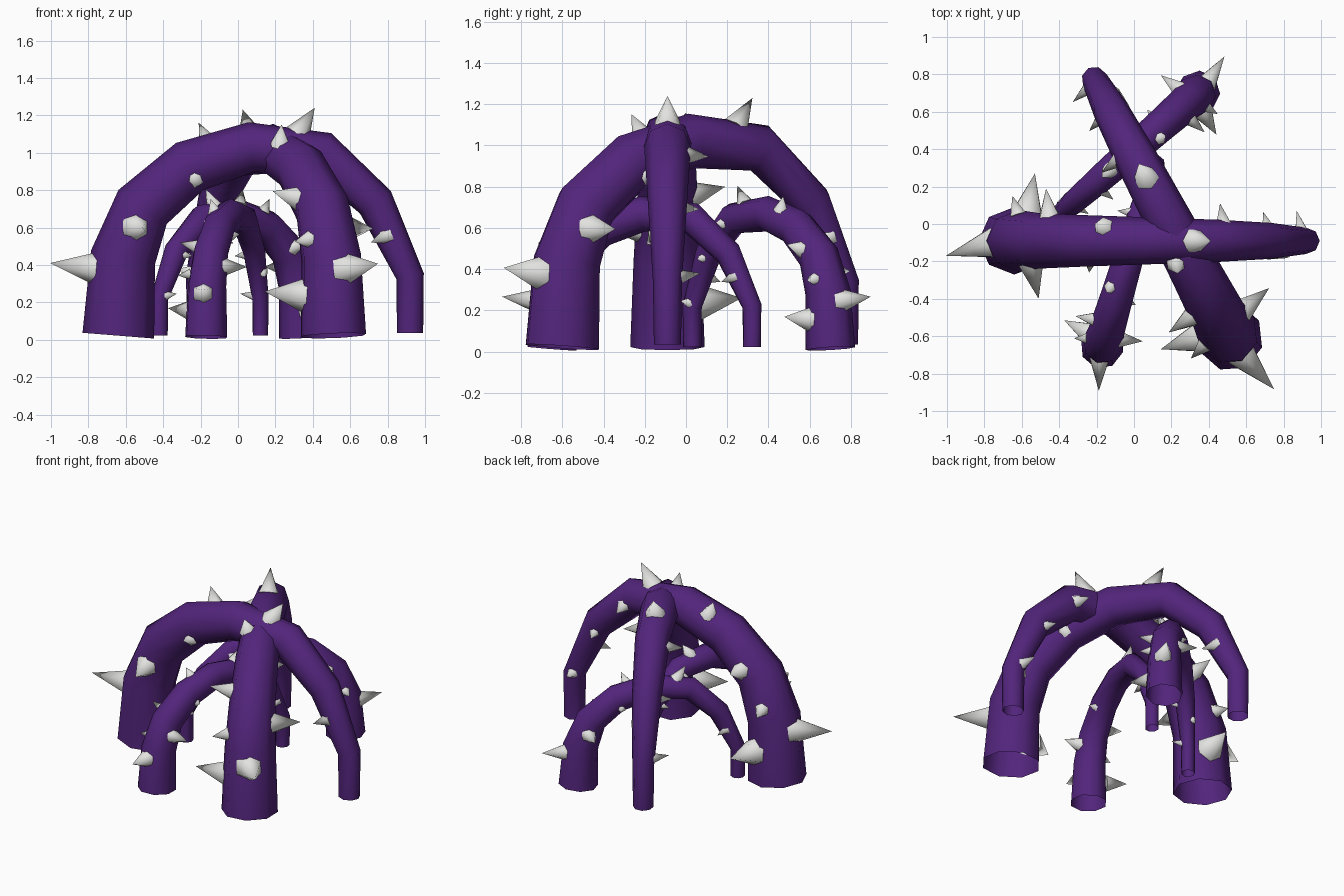
import bpy, bmesh, math
from mathutils import Vector, Matrix

if "Cube" in bpy.data.objects:
    bpy.data.objects.remove(bpy.data.objects["Cube"])


def material(name, rgb):
    m = bpy.data.materials.new(name)
    m.diffuse_color = (*rgb, 1)
    m.use_nodes = True
    m.node_tree.nodes["Principled BSDF"].inputs["Base Color"].default_value = m.diffuse_color
    return m


PURPLE = material("deep purple", (0.085, 0.018, 0.2))
PALE = material("pale thorn grey", (0.76, 0.76, 0.74))
SIDES = 8

# Arch template in its own plane: along, height, radius
PATH = [(0, 0.022, 0.192), (0.025, 0.44, 0.175), (0.13, 0.71, 0.158),
        (0.38, 0.925, 0.146), (0.71, 1.03, 0.134), (1.09, 0.995, 0.12),
        (1.375, 0.735, 0.102), (1.56, 0.34, 0.075), (1.56, 0.035, 0.07)]
SPAN = 1.56

# Thorns: base centre, tip (along, side, height), base radius
THORNS = [
    ((-0.11, -0.01, 0.38), (-0.365, -0.08, 0.41), 0.092),
    ((0.09, -0.12, 0.60), (0.13, -0.31, 0.60), 0.078),
    ((0.41, -0.09, 0.86), (0.40, -0.17, 0.87), 0.048),
    ((0.48, 0.07, 1.05), (0.43, 0.09, 1.16), 0.058),
    ((0.96, 0.0, 1.10), (1.05, 0.0, 1.24), 0.07),
    ((1.445, -0.05, 0.56), (1.35, -0.10, 0.52), 0.05),
    ((0.07, 0.15, 0.24), (0.11, 0.36, 0.26), 0.09),
    ((0.19, 0.11, 0.76), (0.17, 0.28, 0.80), 0.068),
    ((0.02, 0.14, 0.54), (-0.01, 0.24, 0.53), 0.048),
    ((1.12, 0.08, 0.955), (1.10, 0.20, 0.945), 0.05),
    ((1.36, 0.06, 0.70), (1.33, 0.155, 0.69), 0.04),
    ((1.54, 0.03, 0.36), (1.51, 0.16, 0.38), 0.046),
]


def make_object(name, bm, mat, angle):
    bmesh.ops.recalc_face_normals(bm, faces=bm.faces[:])
    me = bpy.data.meshes.new(name)
    bm.to_mesh(me)
    bm.free()
    me.materials.append(mat)
    ob = bpy.data.objects.new(name, me)
    bpy.context.collection.objects.link(ob)
    bpy.ops.object.select_all(action='DESELECT')
    ob.select_set(True)
    bpy.context.view_layer.objects.active = ob
    bpy.ops.object.shade_smooth_by_angle(angle=math.radians(angle))
    return ob


def tentacle(name, thick, thin):
    """Tapered thorny arch from its thick foot to its thin foot."""
    d = Vector(thin) - Vector(thick)
    place = (Matrix.Translation((thick[0], thick[1], 0))
             @ Matrix.Rotation(math.atan2(d.y, d.x), 4, 'Z')
             @ Matrix.Scale(d.length / SPAN, 4))

    # Open-ended tube swept along the path
    bm = bmesh.new()
    pts = [Vector((u, 0, z)) for u, z, r in PATH]
    rings = []
    for i, p in enumerate(pts):
        if i == 0:
            t = Vector((0.08, 0, 1)).normalized()
        else:
            t = (p - pts[i - 1]).normalized()
            if i < len(pts) - 1:
                t = (t + (pts[i + 1] - p).normalized()).normalized()
        side = Vector((0, 1, 0))
        out = side.cross(t)
        ring = []
        for k in range(SIDES):
            a = math.tau * k / SIDES
            ring.append(bm.verts.new(
                p + PATH[i][2] * (out * math.cos(a) + 0.94 * side * math.sin(a))))
        rings.append(ring)
    for a, b in zip(rings, rings[1:]):
        for k in range(SIDES):
            j = (k + 1) % SIDES
            bm.faces.new((a[k], a[j], b[j], b[k]))
    bm.transform(place)
    make_object(name, bm, PURPLE, 50)

    # Thorns as six-sided cones
    bm = bmesh.new()
    for base, tip, r in THORNS:
        b, t = Vector(base), Vector(tip)
        axis = t - b
        m = (Matrix.Translation((b + t) / 2)
             @ axis.to_track_quat('Z', 'Y').to_matrix().to_4x4())
        bmesh.ops.create_cone(bm, cap_ends=True, segments=6, radius1=r,
                              radius2=0, depth=axis.length, matrix=m)
    bm.transform(place)
    make_object(name + "_thorns", bm, PALE, 65)


tentacle("large_arch_sideways", (-0.64, -0.09), (0.92, -0.09))
tentacle("large_arch_diagonal", (0.51, -0.60), (-0.21, 0.77))
tentacle("small_arch_back", (0.34, 0.70), (-0.42, 0.03))
tentacle("small_arch_front", (-0.17, -0.65), (0.12, 0.32))
